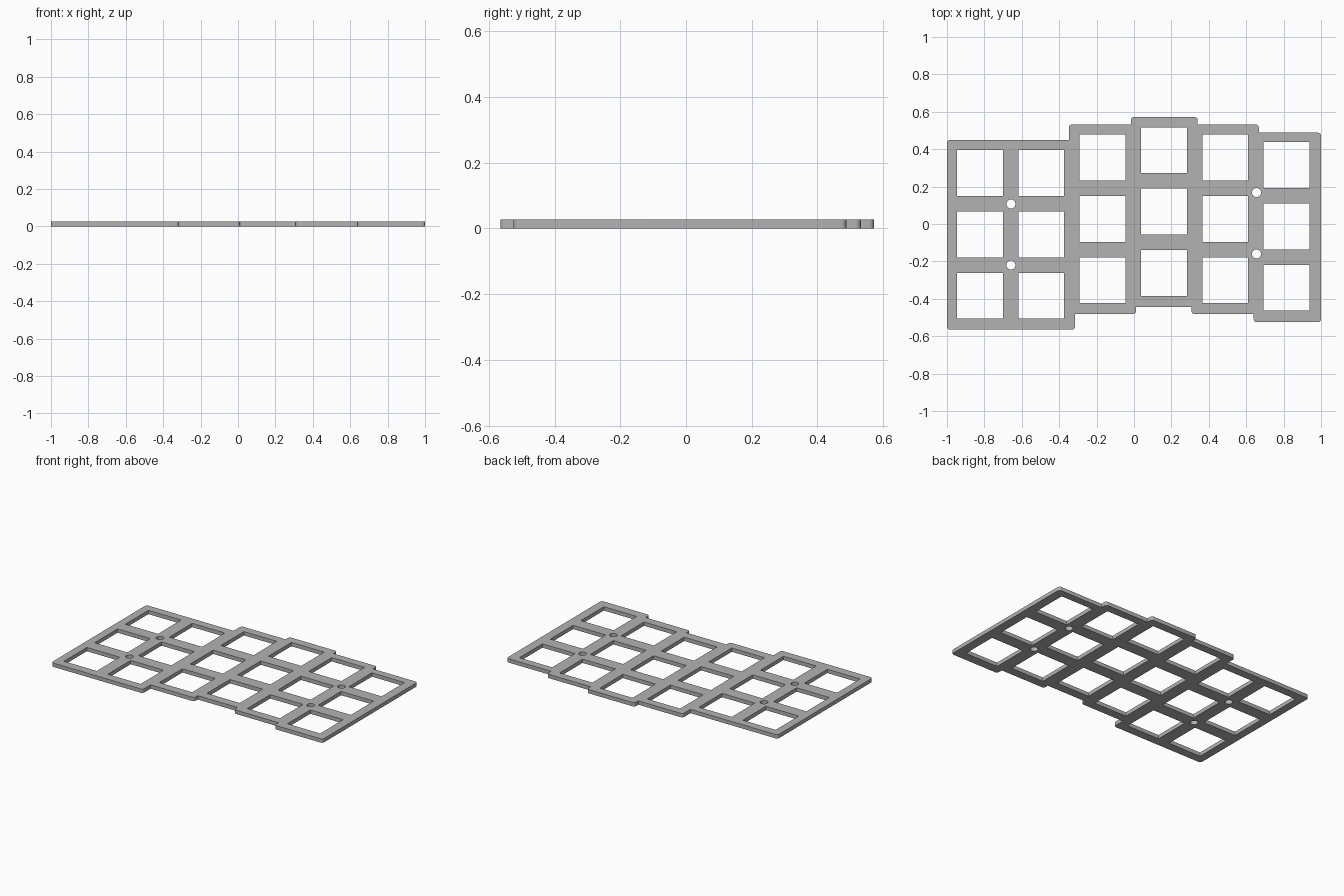
import bpy, bmesh, math
from mathutils import Vector

if "Cube" in bpy.data.objects:
    bpy.data.objects.remove(bpy.data.objects["Cube"])

THICK, KEY, PITCH = 0.026, 0.245, 0.328
MIDDLE_Y = [-0.056, -0.056, 0.027, 0.066, 0.027, -0.013]   # centre key of each column
STUDS = [(-0.658, 0.107), (-0.658, -0.22), (0.655, 0.168), (0.655, -0.16)]

# Stepped outline, counter-clockwise: (x end, y) of each step
BOTTOM = [(-0.316, -0.565), (0.011, -0.482), (0.308, -0.445), (0.64, -0.482), (1.0, -0.525)]
TOP = [(0.667, 0.488), (0.34, 0.532), (-0.016, 0.572), (-0.348, 0.532), (-1.0, 0.45)]


def stepped(steps, x):
    pts = []
    for x_end, y in steps:
        pts += [(x, y), (x_end, y)]
        x = x_end
    return pts


def rounded(pts, r=0.016, seg=5):
    """Round the outward corners, keep the inward ones sharp."""
    out = []
    for i, p in enumerate(pts):
        p, a, b = Vector(p), Vector(pts[i - 1]), Vector(pts[(i + 1) % len(pts)])
        u, v = (a - p).normalized(), (b - p).normalized()
        if u.x * v.y - u.y * v.x > 0:
            out.append(p)
            continue
        centre = p + (u + v) * r
        for k in range(seg + 1):
            t = math.pi / 2 * k / seg
            out.append(centre - v * r * math.cos(t) - u * r * math.sin(t))
    return out


def circle(x, y, r=0.024, n=32):
    return [(x + r * math.cos(math.tau * k / n), y + r * math.sin(math.tau * k / n)) for k in range(n)]


def square(x, y, h=KEY / 2):
    return [(x - h, y - h), (x + h, y - h), (x + h, y + h), (x - h, y + h)]


# Outline, key openings and stud holes
loops = [rounded(stepped(BOTTOM, -1.0) + stepped(TOP, 1.0))]
for col, mid in enumerate(MIDDLE_Y):
    for row in (-1, 0, 1):
        loops.append(square(-0.824 + col * PITCH, mid + row * PITCH))
loops += [circle(*s) for s in STUDS]

# Plate: fill the loops, then extrude upward
bm = bmesh.new()
edges = []
for loop in loops:
    vs = [bm.verts.new((p[0], p[1], 0)) for p in loop]
    edges += [bm.edges.new((vs[i - 1], vs[i])) for i in range(len(vs))]
bmesh.ops.triangle_fill(bm, edges=edges, use_beauty=True, use_dissolve=False, normal=(0, 0, 1))
geo = bmesh.ops.extrude_face_region(bm, geom=bm.faces[:], use_keep_orig=True)["geom"]
bmesh.ops.translate(bm, verts=[g for g in geo if isinstance(g, bmesh.types.BMVert)], vec=(0, 0, THICK))
bmesh.ops.recalc_face_normals(bm, faces=bm.faces[:])

mesh = bpy.data.meshes.new("switch_plate")
bm.to_mesh(mesh)
bm.free()
plate = bpy.data.objects.new("switch_plate", mesh)
bpy.context.collection.objects.link(plate)

grey = bpy.data.materials.new("plain_grey")
grey.diffuse_color = (0.448, 0.448, 0.448, 1)
grey.use_nodes = True
grey.node_tree.nodes["Principled BSDF"].inputs["Base Color"].default_value = grey.diffuse_color
mesh.materials.append(grey)

# Smooth hole walls and corners, sharp rims
bpy.context.view_layer.objects.active = plate
plate.select_set(True)
bpy.ops.object.shade_smooth_by_angle(angle=math.radians(30))
